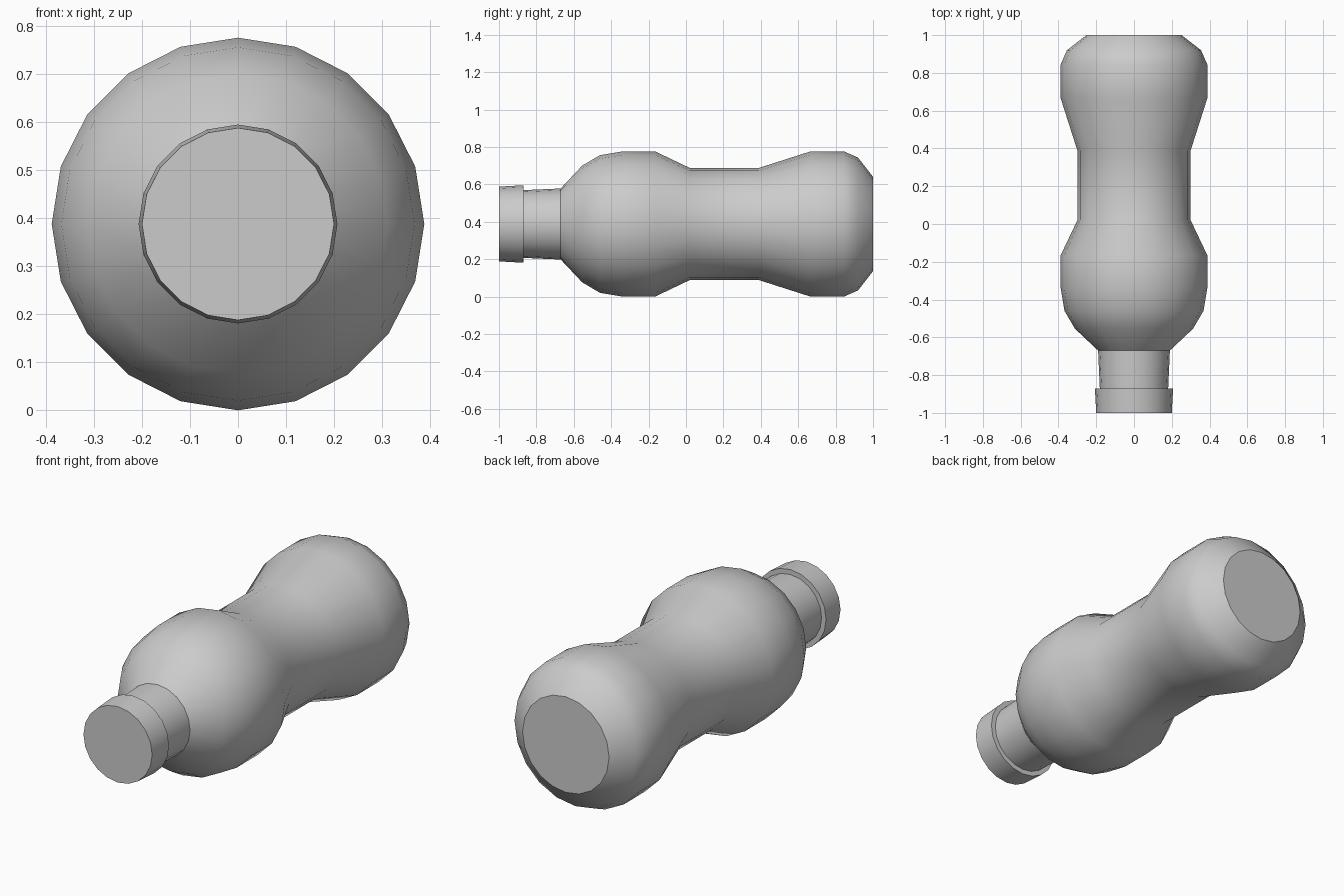
import bpy, bmesh
from math import sin, cos, pi, radians

if "Cube" in bpy.data.objects:
    bpy.data.objects.remove(bpy.data.objects["Cube"])

SIDES = 20
AXIS_Z = 0.388


def lathe(name, profile, cap_start=False, cap_end=False):
    """Revolve (y, radius) points around the horizontal bottle axis."""
    bm = bmesh.new()
    rings = []
    for y, r in profile:
        rings.append([bm.verts.new((r * sin(2 * pi * i / SIDES), y,
                                    AXIS_Z + r * cos(2 * pi * i / SIDES)))
                      for i in range(SIDES)])
    for a, b in zip(rings, rings[1:]):
        for i in range(SIDES):
            j = (i + 1) % SIDES
            bm.faces.new((a[i], a[j], b[j], b[i]))
    if cap_start:
        bm.faces.new(rings[0])
    if cap_end:
        bm.faces.new(rings[-1])
    bmesh.ops.recalc_face_normals(bm, faces=bm.faces)
    # An open neck can confuse the normals: make the side faces point outward
    f = next(f for f in bm.faces if len(f.verts) == 4)
    c = f.calc_center_median()
    if f.normal.x * c.x + f.normal.z * (c.z - AXIS_Z) < 0:
        bmesh.ops.reverse_faces(bm, faces=bm.faces)
    mesh = bpy.data.meshes.new(name)
    bm.to_mesh(mesh)
    bm.free()
    obj = bpy.data.objects.new(name, mesh)
    bpy.context.collection.objects.link(obj)
    bpy.ops.object.select_all(action='DESELECT')
    obj.select_set(True)
    bpy.context.view_layer.objects.active = obj
    bpy.ops.object.shade_smooth_by_angle(angle=radians(32))
    return obj


# Bottle: neck, shoulder, narrow grip waist and rounded base
lathe("bottle_body", [
    (-0.87, 0.181), (-0.67, 0.19), (-0.555, 0.312), (-0.46, 0.368),
    (-0.34, 0.388), (-0.165, 0.388), (0.02, 0.30), (0.39, 0.30),
    (0.665, 0.388), (0.845, 0.388), (0.92, 0.355), (1.0, 0.252),
], cap_end=True)

# Screw cap, slightly wider at its open rim, with the rim closing on the neck
lathe("bottle_cap", [(-1.0, 0.20), (-0.87, 0.207), (-0.87, 0.181)],
      cap_start=True)
